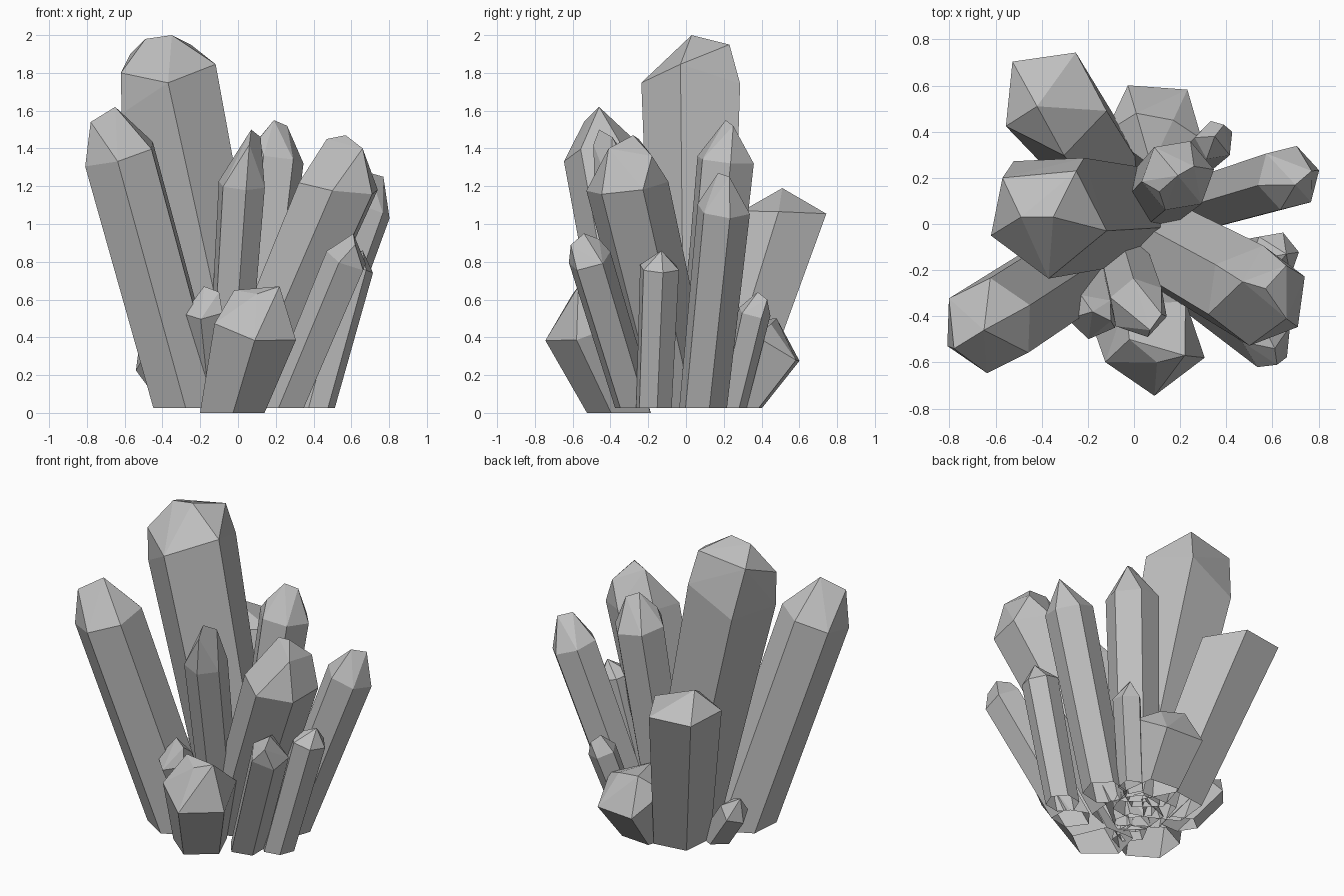
import bpy
import bmesh
import math
from mathutils import Vector

default_cube = bpy.data.objects.get("Cube")
if default_cube:
    bpy.data.objects.remove(default_cube, do_unlink=True)

# Single stone colour
stone = bpy.data.materials.new("grey_crystal")
stone.use_nodes = True
colour = (0.52, 0.52, 0.52, 1)
stone.diffuse_color = colour
stone.node_tree.nodes["Principled BSDF"].inputs["Base Color"].default_value = colour


def ring(centre, axis, radius, sides, phase):
    """Regular polygon perpendicular to an axis."""
    u = Vector((1, 0, 0))
    u = (u - axis * u.dot(axis)).normalized()
    v = axis.cross(u)
    points = []
    for i in range(sides):
        angle = math.radians(phase) + math.tau * i / sides
        points.append(centre + radius * (u * math.cos(angle) + v * math.sin(angle)))
    return points


def crystal(name, base, base_radius, shoulder, radius, tips,
            sides=6, phase=0, floor=0.025, slant=(0, 0)):
    """Open-footed tapered prism with a faceted point; slant tips the shoulder."""
    foot_centre = Vector((*base, floor))
    shoulder = Vector(shoulder)
    axis = (shoulder - foot_centre).normalized()
    upper = ring(shoulder, axis, radius, sides, phase)
    lower = ring(foot_centre, axis, base_radius, sides, phase)

    # Slide both ends of each long edge: foot to the floor, top to the slanted shoulder
    points = [Vector(t) for t in tips]
    for top, low in zip(upper, lower):
        edge = (top - low) / (top - low).z
        offset = top - shoulder
        points.append(low + edge * (floor - low.z))
        points.append(top + edge * (slant[0] * offset.x + slant[1] * offset.y))

    bm = bmesh.new()
    for point in points:
        bm.verts.new(point)
    bmesh.ops.convex_hull(bm, input=list(bm.verts))
    loose = [v for v in bm.verts if not v.link_faces]
    bmesh.ops.delete(bm, geom=loose, context='VERTS')
    bmesh.ops.dissolve_limit(bm, angle_limit=math.radians(2),
                             verts=list(bm.verts), edges=list(bm.edges))
    bmesh.ops.recalc_face_normals(bm, faces=list(bm.faces))

    # The foot is left open
    under = [f for f in bm.faces if f.normal.z < -0.99]
    bmesh.ops.delete(bm, geom=under, context='FACES')

    mesh = bpy.data.meshes.new(name)
    bm.to_mesh(mesh)
    bm.free()
    mesh.materials.append(stone)
    obj = bpy.data.objects.new(name, mesh)
    bpy.context.scene.collection.objects.link(obj)


# Tall crystals
crystal("main_crystal", base=(0, 0.05), base_radius=0.22,
        shoulder=(-0.37, 0.05, 1.7), radius=0.285, sides=5, phase=56, slant=(0.28, -0.15),
        tips=[(-0.49, 0.03, 1.98), (-0.35, 0.03, 2), (-0.25, 0.23, 1.95),
              (-0.57, 0.2, 1.9), (-0.62, -0.05, 1.8)])
crystal("front_right_crystal", base=(-0.26, -0.2), base_radius=0.2,
        shoulder=(-0.63, -0.44, 1.37), radius=0.21, phase=28,
        tips=[(-0.65, -0.46, 1.62), (-0.78, -0.54, 1.54)])
crystal("front_left_crystal", base=(0.02, -0.03), base_radius=0.19,
        shoulder=(0.53, -0.31, 1.2), radius=0.22, phase=20, slant=(0.27, -0.1),
        tips=[(0.57, -0.28, 1.47), (0.47, -0.25, 1.45), (0.66, -0.18, 1.36),
              (0.66, -0.41, 1.4)])
crystal("centre_blade_crystal", base=(-0.06, -0.08), base_radius=0.11,
        shoulder=(0.02, -0.36, 1.21), radius=0.13, phase=40,
        tips=[(0.07, -0.46, 1.5), (0.12, -0.39, 1.46), (0.06, -0.49, 1.42)])
crystal("back_left_crystal", base=(0.05, 0.08), base_radius=0.14,
        shoulder=(0.19, 0.21, 1.34), radius=0.16, phase=10,
        tips=[(0.19, 0.21, 1.55), (0.26, 0.25, 1.52), (0.11, 0.14, 1.45)])
crystal("left_crystal", base=(0.3, 0.09), base_radius=0.13,
        shoulder=(0.67, 0.2, 1.08), radius=0.145, phase=15,
        tips=[(0.7, 0.17, 1.27), (0.77, 0.23, 1.25)])
crystal("back_right_crystal", base=(-0.1, 0.2), base_radius=0.18,
        shoulder=(-0.35, 0.53, 1.06), radius=0.23, sides=5, phase=62, slant=(-0.22, 0.28),
        tips=[(-0.42, 0.51, 1.19)])

# Short crystals around the foot
crystal("left_spike", base=(0.25, -0.27), base_radius=0.11,
        shoulder=(0.58, -0.51, 0.81), radius=0.12, sides=5, phase=30,
        tips=[(0.61, -0.54, 0.95), (0.57, -0.46, 0.92), (0.62, -0.61, 0.89)])
crystal("left_slim_spike", base=(0.41, -0.17), base_radius=0.1,
        shoulder=(0.61, -0.14, 0.77), radius=0.11, phase=10,
        tips=[(0.66, -0.13, 0.86)])
crystal("front_stub", base=(-0.04, -0.33), base_radius=0.17,
        shoulder=(0.09, -0.52, 0.45), radius=0.23, sides=5, phase=52, floor=0,
        slant=(0.06, -0.1),
        tips=[(-0.02, -0.5, 0.65), (0.22, -0.57, 0.67), (0.1, -0.6, 0.63)])
crystal("front_small_spike", base=(-0.13, -0.18), base_radius=0.1,
        shoulder=(-0.18, -0.4, 0.54), radius=0.11, sides=5, phase=45,
        tips=[(-0.18, -0.38, 0.67), (-0.1, -0.42, 0.64)])
crystal("back_stub", base=(0.08, 0.23), base_radius=0.16,
        shoulder=(0.09, 0.44, 0.37), radius=0.22, sides=5, phase=50,
        tips=[(0.01, 0.48, 0.5), (0.17, 0.45, 0.47)])
crystal("back_slim_spike", base=(0.22, 0.24), base_radius=0.08,
        shoulder=(0.35, 0.36, 0.53), radius=0.09, sides=5, phase=30,
        tips=[(0.35, 0.38, 0.64), (0.39, 0.43, 0.6)])
crystal("right_small_spike", base=(-0.28, 0.09), base_radius=0.09,
        shoulder=(-0.47, 0.17, 0.28), radius=0.09, sides=5, phase=20,
        tips=[(-0.52, 0.18, 0.38)])
